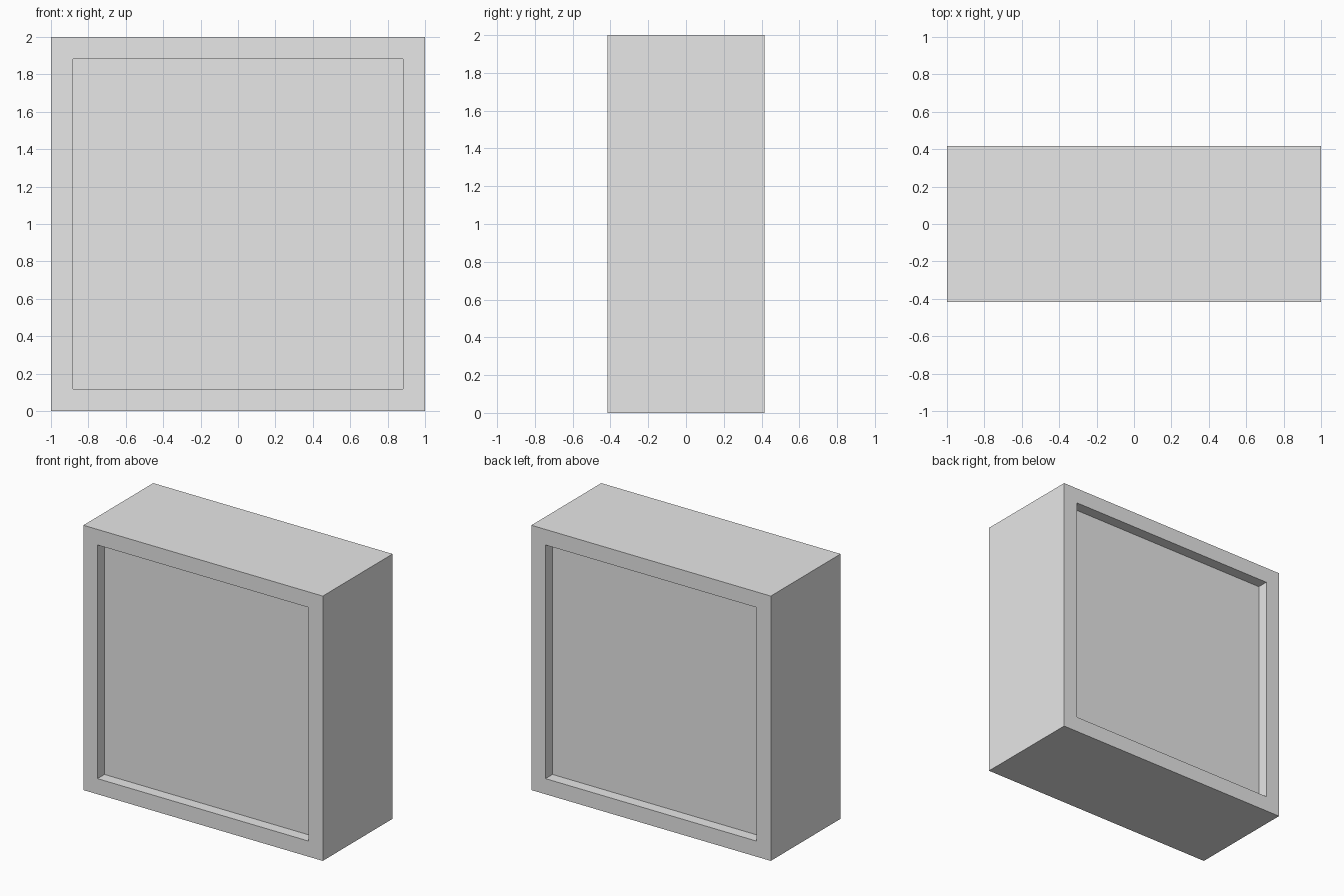
import bpy
import bmesh

# Remove the default cube
if "Cube" in bpy.data.objects:
    bpy.data.objects.remove(bpy.data.objects["Cube"], do_unlink=True)

UNIT = 1 / 6            # frame border width
SIZE = 12 * UNIT
DEPTH = 5 * UNIT
RECESS = UNIT / 2

# Single grey material
grey = bpy.data.materials.new("light_grey")
grey.use_nodes = True
colour = (0.8, 0.8, 0.8, 1)
grey.diffuse_color = colour
grey.node_tree.nodes["Principled BSDF"].inputs["Base Color"].default_value = colour

# Square block standing on the ground
bm = bmesh.new()
bmesh.ops.create_cube(bm, size=1)
bmesh.ops.scale(bm, vec=(SIZE, DEPTH, SIZE), verts=bm.verts)
bmesh.ops.translate(bm, vec=(0, 0, SIZE / 2), verts=bm.verts)
bm.normal_update()

# Recessed panel on the front and the back, leaving a raised border
for side in (-1, 1):
    panel = next(f for f in bm.faces if f.normal.y * side > 0.9)
    bmesh.ops.inset_region(bm, faces=[panel], thickness=UNIT)
    walls = bmesh.ops.extrude_discrete_faces(bm, faces=[panel])
    floor = walls["faces"][0]
    bmesh.ops.translate(bm, vec=(0, -side * RECESS, 0), verts=floor.verts)

bmesh.ops.recalc_face_normals(bm, faces=bm.faces)
mesh = bpy.data.meshes.new("framed_block")
bm.to_mesh(mesh)
bm.free()
mesh.materials.append(grey)
block = bpy.data.objects.new("framed_block", mesh)
bpy.context.collection.objects.link(block)
